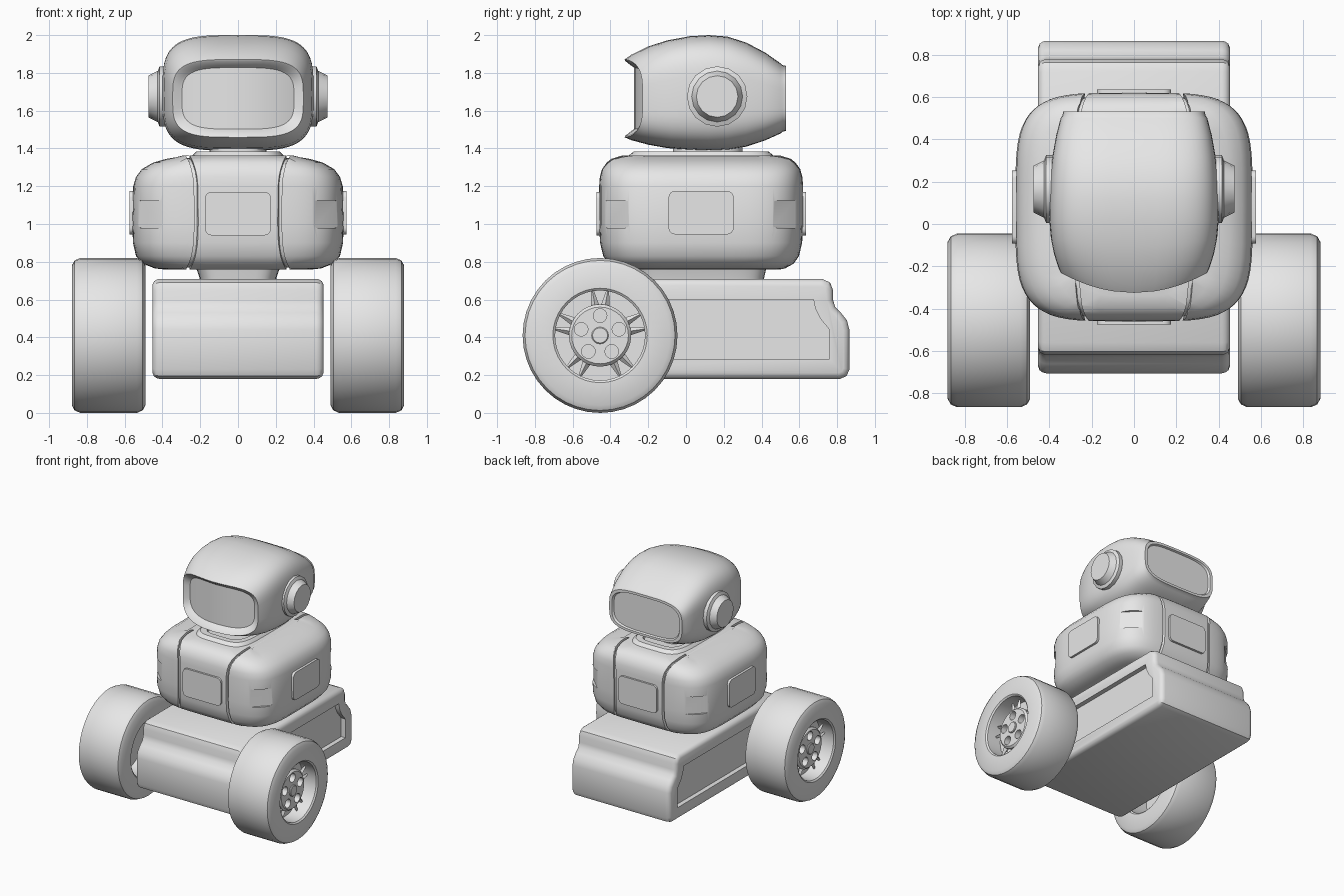
import bpy, bmesh
from math import cos, sin, pi, radians
from mathutils import Matrix, Vector

if "Cube" in bpy.data.objects:
    bpy.data.objects.remove(bpy.data.objects["Cube"])

GREY = (0.8, 0.8, 0.8, 1)
grey = bpy.data.materials.new("plain_grey")
grey.use_nodes = True
grey.diffuse_color = GREY
grey.node_tree.nodes["Principled BSDF"].inputs["Base Color"].default_value = GREY

CY = 0.08      # centre of the body along y
parts = []


def finish(bm, name):
    bmesh.ops.recalc_face_normals(bm, faces=bm.faces)
    mesh = bpy.data.meshes.new(name)
    bm.to_mesh(mesh)
    bm.free()
    mesh.materials.append(grey)
    ob = bpy.data.objects.new(name, mesh)
    bpy.context.collection.objects.link(ob)
    parts.append(ob)
    return ob


def loft_bm(rings, axis, ca, cb, e=2.0, n=48, closed=False):
    """Superellipse rings (t, half_a, half_b[, shift_b, bend]) along an axis."""
    bm = bmesh.new()
    loops = []
    for t, ha, hb, *rest in rings:
        shift, bend = (rest + [0, 0])[:2]
        loop = []
        for i in range(n):
            c, s = cos(2 * pi * i / n), sin(2 * pi * i / n)
            u = abs(c) ** (2 / e) * (1 if c > 0 else -1)
            v = abs(s) ** (2 / e) * (1 if s > 0 else -1)
            a, b, d = ca + ha * u, cb + shift + hb * v, t + bend * u * u
            loop.append(bm.verts.new({"x": (d, a, b), "y": (a, d, b), "z": (a, b, d)}[axis]))
        loops.append(loop)
    pairs = list(zip(loops, loops[1:]))
    if closed:
        pairs.append((loops[-1], loops[0]))
    for p, q in pairs:
        for i in range(n):
            j = (i + 1) % n
            bm.faces.new((p[i], p[j], q[j], q[i]))
    if not closed:
        # cap with strips so bent ends stay evenly curved
        for loop in (loops[0], loops[-1]):
            for i in range(n // 2):
                quad = [loop[k % n] for k in (i, i + 1, n - i - 1, n - i)]
                bm.faces.new(list(dict.fromkeys(quad)))
    return bm


def loft(name, *args, **kw):
    return finish(loft_bm(*args, **kw), name)


def slab(name, centre, size, radius, thin, turn=0.0):
    """Box whose edges along its thin axis are rounded."""
    bm = bmesh.new()
    bmesh.ops.create_cube(bm, size=1)
    bmesh.ops.scale(bm, vec=size, verts=bm.verts)
    edges = [e for e in bm.edges
             if abs((e.verts[0].co - e.verts[1].co).normalized()[thin]) > 0.9]
    bmesh.ops.bevel(bm, geom=edges, offset=radius, segments=4, profile=0.5, affect="EDGES")
    bmesh.ops.transform(bm, verts=bm.verts,
                        matrix=Matrix.Translation(centre) @ Matrix.Rotation(turn, 4, "Z"))
    return finish(bm, name)


def prism(name, half, x0, x1, rounding=()):
    """Extrude a front/back symmetric outline along x, with rounded ends."""
    outline = [(CY + y, z) for y, z in half] + [(CY - y, z) for y, z in reversed(half)]
    bm = bmesh.new()
    a = [bm.verts.new((x0, y, z)) for y, z in outline]
    b = [bm.verts.new((x1, y, z)) for y, z in outline]
    ends = [bm.faces.new(a), bm.faces.new(b)]
    for i in range(len(a)):
        j = (i + 1) % len(a)
        bm.faces.new((a[i], a[j], b[j], b[i]))
    bmesh.ops.recalc_face_normals(bm, faces=bm.faces)
    for thickness, depth in rounding:
        for f in ends:
            bmesh.ops.inset_region(bm, faces=[f], thickness=thickness, depth=depth,
                                   use_even_offset=True)
    return finish(bm, name)


def cut(ob, cutter):
    mod = ob.modifiers.new("cut", "BOOLEAN")
    mod.operation, mod.object, mod.solver = "DIFFERENCE", cutter, "EXACT"
    bpy.context.view_layer.objects.active = ob
    bpy.ops.object.modifier_apply(modifier=mod.name)
    parts.remove(cutter)
    bpy.data.objects.remove(cutter)


# Base: stepped block with a recessed panel on each side
base = prism("base", [(.735, .18), (.77, .195), (.785, .23), (.785, .44), (.772, .49),
                      (.74, .53), (.71, .56), (.698, .6), (.698, .65), (.683, .69), (.64, .71)],
             -.415, .415, [(.004, .016), (.01, .014), (.018, .008)])
for s in (-1, 1):
    cut(base, prism("panel_cutter", [(.68, .285), (.68, .44), (.63, .5), (.605, .55),
                                     (.595, .6)], s * .415, s * .5))

# Waist
loft("waist", [(.69, .2, .33), (.72, .205, .335), (.79, .23, .35)], "z", 0, CY, e=5)

# Torso: core, middle band and two side shells separated by grooves
torso = [(.758, .38, .41), (.765, .44, .445), (.79, .505, .49), (.83, .54, .518),
         (.9, .556, .535), (1.0, .56, .54), (1.2, .555, .54), (1.25, .54, .536),
         (1.29, .51, .525), (1.325, .45, .5), (1.345, .38, .475), (1.362, .27, .42)]
loft("torso_core", [(1.06 + (z - 1.06) * .96, a * .965, b * .965) for z, a, b in torso],
     "z", 0, CY, e=4.3)


def shell(name, lo, hi):
    bm = loft_bm(torso, "z", 0, CY, e=4.3, n=64)
    for x, direction in ((lo, -1), (hi, 1)):
        if abs(x) < .5:
            r = bmesh.ops.bisect_plane(bm, geom=bm.verts[:] + bm.edges[:] + bm.faces[:],
                                       plane_co=(x, 0, 0), plane_no=(direction, 0, 0),
                                       clear_outer=True)
            rim = [g for g in r["geom_cut"] if isinstance(g, bmesh.types.BMEdge)]
            filled = bmesh.ops.edgenet_fill(bm, edges=rim)
            bmesh.ops.triangulate(bm, faces=filled["faces"])
    # grooves spread apart towards the top and bottom
    for v in bm.verts:
        if .2 < abs(v.co.x) < .25:
            v.co.x += .045 * ((v.co.z - 1.06) / .3) ** 4 * (1 if v.co.x > 0 else -1)
    return finish(bm, name)


shell("torso_middle", -.21, .21)
for side, s in (("left", 1), ("right", -1)):
    ob = shell(side + "_torso_shell", *sorted((s * .23, s * 1.0)))
    # corner pockets
    for f in (-1, 1):
        cut(ob, slab("pocket_cutter", (s * .515, CY + f * .5, 1.052), (.2, .15, .145),
                     .03, 1, -s * f * radians(45)))
    slab(side + "_torso_panel", (s * .55, CY, 1.06), (.05, .345, .23), .035, 0)
for end, f in (("front", -1), ("back", 1)):
    slab(end + "_torso_panel", (0, CY + f * .535, 1.055), (.35, .04, .23), .035, 1)

# Collar and neck
loft("collar", [(1.33, .26, .41), (1.365, .24, .38), (1.385, .22, .355), (1.385, .18, .31),
                (1.365, .17, .3)], "z", 0, CY, e=4.5)
loft("neck", [(1.33, .15, .185), (1.46, .15, .185)], "z", 0, .115, e=3)

# Head: lofted shell, bent recessed visor in front, flat framed screen behind
HZ = 1.665
loft("head", [(-.275, .297, .163, 0, .07), (-.29, .31, .173, 0, .08),
              (-.322, .338, .198, 0, .095), (-.325, .346, .206, 0, .095),
              (-.29, .357, .226, .005, .085), (-.2, .378, .26, .015, .06),
              (-.1, .392, .285, .022, .03), (.02, .4, .301, .028), (.12, .4, .306, .029),
              (.22, .396, .3, .027), (.32, .385, .275, .02), (.42, .367, .232, .01),
              (.5, .346, .186), (.512, .338, .176), (.53, .334, .172),
              (.53, .31, .153), (.515, .3, .147)],
     "y", 0, HZ, e=3.7, n=64)
for side, s in (("left", 1), ("right", -1)):
    loft(side + "_ear", [(s * x, r, r) for x, r in
                         ((.35, .15), (.385, .16), (.415, .16), (.425, .135), (.475, .11))],
         "x", .165, 1.675, n=16)

# Wheels
WY, WZ, R = -.455, .41, .41
tire = [(-.195, .25), (-.195, .37), (-.18, .397), (-.15, R), (.15, R), (.18, .397),
        (.195, .37), (.195, .25), (.185, .238), (-.185, .238)]
for side, s in (("left", 1), ("right", -1)):
    def wx(t):
        return s * (.685 + t)

    def disc(name, y, z, rows, n=32):
        return loft(name, [(wx(t), r, r) for t, r in rows], "x", y, z, n=n)

    loft(side + "_tire", [(wx(t), r, r) for t, r in tire], "x", WY, WZ, n=40, closed=True)
    disc(side + "_rim", WY, WZ, [(.02, .24), (.06, .24)])
    hub = disc(side + "_hub", WY, WZ, [(.05, .165), (.12, .165), (.135, .15)])
    spikes = bmesh.new()
    for k in range(5):
        ang = pi / 2 + k * 2 * pi / 5
        cut(hub, disc("hole_cutter", WY + .105 * cos(ang), WZ + .105 * sin(ang),
                      [(.075, .036), (.2, .036)], 16))
        # a pair of pointed spokes beside each hole
        for off in (-.17, .17):
            out = Vector((0, cos(ang + off), sin(ang + off)))
            m = Matrix.Translation(Vector((wx(.1), WY, WZ)) + out * .19)
            m = m @ out.to_track_quat("Z", "X").to_matrix().to_4x4()
            bmesh.ops.create_cone(spikes, cap_ends=True, segments=4, radius1=.026,
                                  radius2=.008, depth=.1, matrix=m)
    finish(spikes, side + "_spokes")
    disc(side + "_hub_cap", WY, WZ, [(.12, .045), (.142, .045), (.147, .04)], 16)

# Smooth shading with sharp edges kept
bpy.ops.object.select_all(action="DESELECT")
for ob in parts:
    ob.select_set(True)
bpy.context.view_layer.objects.active = parts[0]
bpy.ops.object.shade_smooth_by_angle(angle=radians(35))
